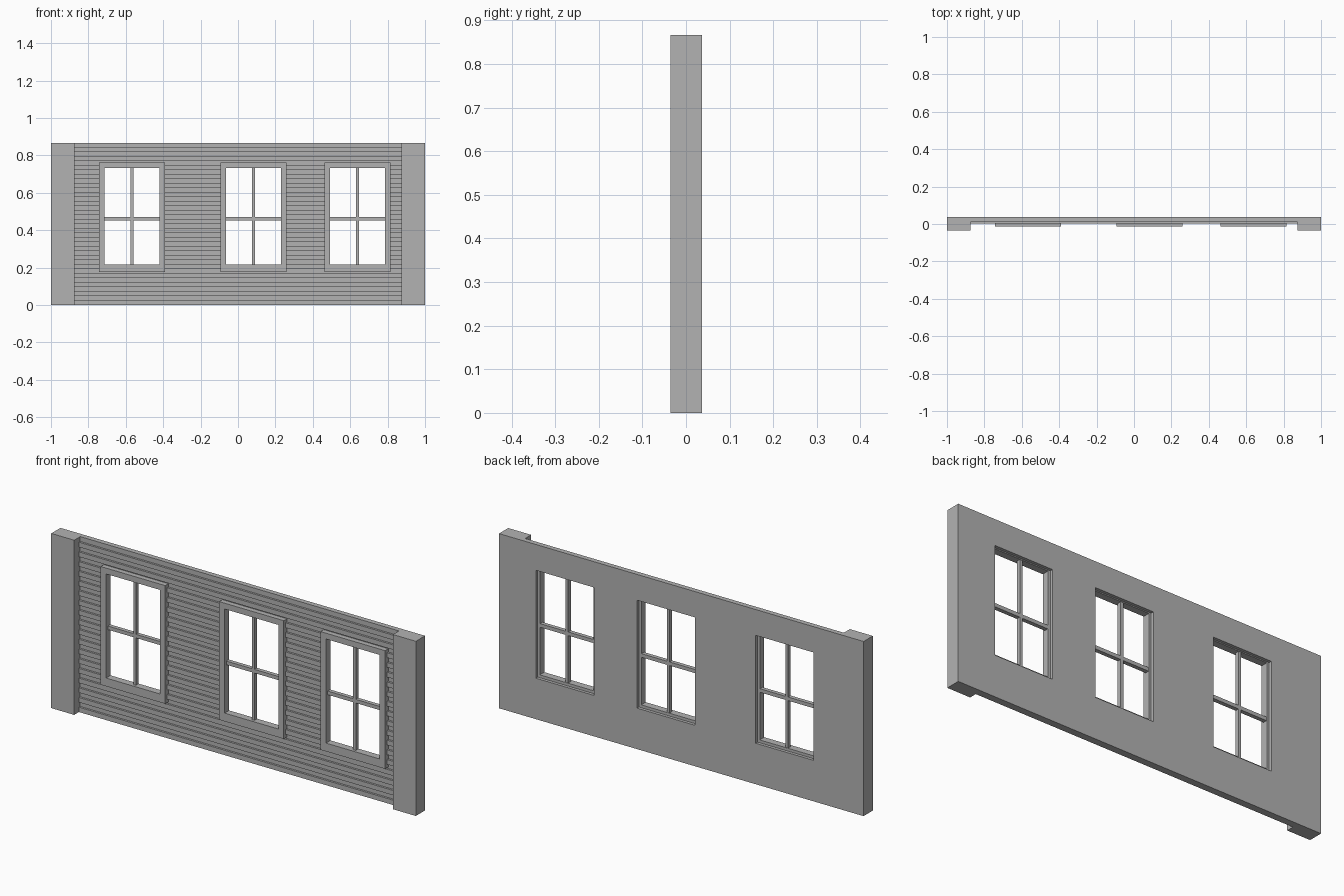
import bpy, bmesh

cube = bpy.data.objects.get("Cube")
if cube:
    bpy.data.objects.remove(cube, do_unlink=True)

grey = bpy.data.materials.new("plain grey")
grey.use_nodes = True
GREY = (0.45, 0.45, 0.45, 1)
grey.diffuse_color = GREY
grey.node_tree.nodes["Principled BSDF"].inputs["Base Color"].default_value = GREY

HEIGHT, BACK, FRONT, PILLAR_X = 0.866, 0.037, -0.035, 0.874
WINDOWS = {"left": 0.639, "middle": 0.083, "right": -0.567}
OPEN_W, OPEN_LOW, OPEN_HIGH = 0.159, 0.203, 0.738


def make_object(name, bm):
    bmesh.ops.recalc_face_normals(bm, faces=bm.faces)
    mesh = bpy.data.meshes.new(name)
    bm.to_mesh(mesh)
    bm.free()
    mesh.materials.append(grey)
    ob = bpy.data.objects.new(name, mesh)
    bpy.context.collection.objects.link(ob)
    return ob


def add_box(bm, x, y, z):
    """Add a box spanning the given (low, high) ranges."""
    verts = bmesh.ops.create_cube(bm, size=1)["verts"]
    for v in verts:
        v.co = [lo + (c + 0.5) * (hi - lo) for c, (lo, hi) in zip(v.co, (x, y, z))]


def box(name, x, y, z):
    bm = bmesh.new()
    add_box(bm, x, y, z)
    return make_object(name, bm)


def ring(name, x, z, hole_x, hole_z, y):
    """Rectangular frame: outline and hole joined, then given depth."""
    bm = bmesh.new()
    loops = []
    for (x0, x1), (z0, z1) in ((x, z), (hole_x, hole_z)):
        corners = ((x0, z0), (x1, z0), (x1, z1), (x0, z1))
        loops.append([bm.verts.new((a, y[0], b)) for a, b in corners])
    outer, inner = loops
    for i in range(4):
        j = (i + 1) % 4
        bm.faces.new((outer[i], outer[j], inner[j], inner[i]))
    new = bmesh.ops.extrude_face_region(bm, geom=bm.faces[:])["geom"]
    for v in new:
        if isinstance(v, bmesh.types.BMVert):
            v.co.y = y[1]
    return make_object(name, bm)


# Wall with lapped boards: one stepped profile pulled along the wall
BOARDS = 18
pitch = HEIGHT / BOARDS
profile = [(BACK, 0)]
for i in range(BOARDS):
    z = i * pitch
    profile += [(0.002, z), (0.002, z + pitch / 2),
                (0.012, z + pitch / 2), (0.012, z + pitch)]
profile.append((BACK, HEIGHT))
bm = bmesh.new()
face = bm.faces.new([bm.verts.new((-PILLAR_X, y, z)) for y, z in profile])
new = bmesh.ops.extrude_face_region(bm, geom=[face])["geom"]
bmesh.ops.translate(bm, vec=(2 * PILLAR_X, 0, 0),
                    verts=[v for v in new if isinstance(v, bmesh.types.BMVert)])
wall = make_object("siding_wall", bm)

# Window openings
bm = bmesh.new()
for cx in WINDOWS.values():
    add_box(bm, (cx - OPEN_W, cx + OPEN_W), (-0.1, 0.1), (OPEN_LOW, OPEN_HIGH))
cutter = make_object("opening_cutter", bm)
cutter.hide_render = True
cutter.hide_viewport = True
cut = wall.modifiers.new("openings", "BOOLEAN")
cut.operation = "DIFFERENCE"
cut.solver = "EXACT"
cut.object = cutter

# End pillars
for side, s in (("left", 1), ("right", -1)):
    box(side + "_pillar", sorted((s * PILLAR_X, s)), (FRONT, BACK), (0, HEIGHT))

# Windows: outside trim, sash and crossing bars
for side, cx in WINDOWS.items():
    def span(w):
        return cx - w, cx + w
    glass_x, glass_z = span(0.147), (0.217, 0.733)
    ring(side + "_window_trim", span(0.177), (0.176, 0.762), glass_x, glass_z,
         (-0.013, 0.012))
    ring(side + "_window_sash", span(OPEN_W), (OPEN_LOW, OPEN_HIGH), glass_x, glass_z,
         (0.012, 0.022))
    box(side + "_upright_bar", span(0.007), (0.0, 0.02), glass_z)
    box(side + "_cross_bar", glass_x, (0.0, 0.02), (0.452, 0.47))
